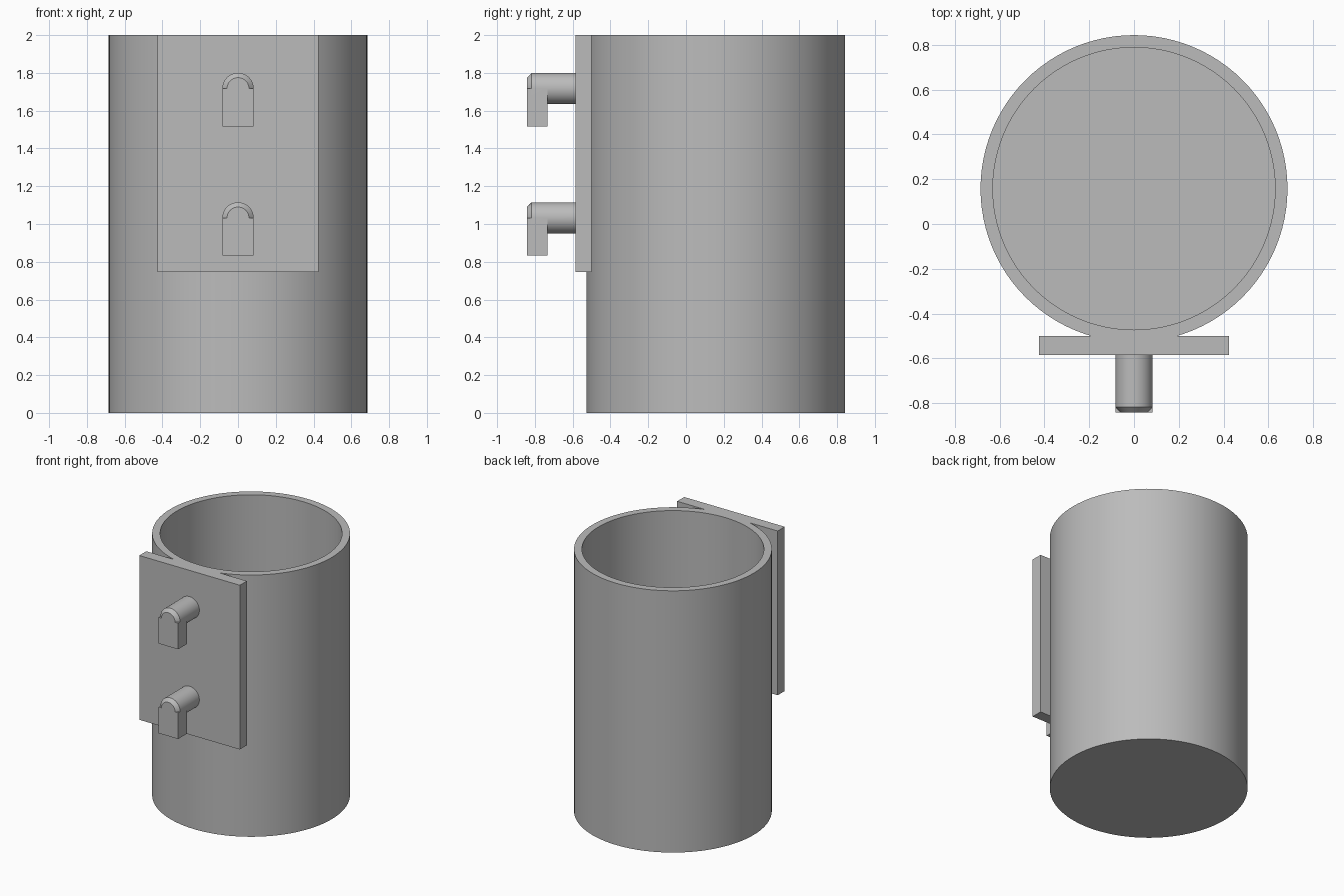
import bpy, bmesh, math
from mathutils import Matrix

if "Cube" in bpy.data.objects:
    bpy.data.objects.remove(bpy.data.objects["Cube"])

grey = bpy.data.materials.new("plain grey")
grey.use_nodes = True
grey.diffuse_color = (0.5, 0.5, 0.5, 1)
grey.node_tree.nodes["Principled BSDF"].inputs["Base Color"].default_value = (0.5, 0.5, 0.5, 1)


def make(name, bm):
    bmesh.ops.recalc_face_normals(bm, faces=bm.faces[:])
    mesh = bpy.data.meshes.new(name)
    bm.to_mesh(mesh)
    bm.free()
    mesh.materials.append(grey)
    ob = bpy.data.objects.new(name, mesh)
    bpy.context.collection.objects.link(ob)
    return ob


def lathe(name, profile, steps, matrix):
    """Spin a (radius, height) profile around z, then place it."""
    bm = bmesh.new()
    verts = [bm.verts.new((r, 0, z)) for r, z in profile]
    edges = [bm.edges.new(pair) for pair in zip(verts, verts[1:])]
    bmesh.ops.spin(bm, geom=verts + edges, cent=(0, 0, 0), axis=(0, 0, 1),
                   angle=math.tau, steps=steps)
    bmesh.ops.remove_doubles(bm, verts=bm.verts[:], dist=0.0001)
    bmesh.ops.transform(bm, matrix=matrix, verts=bm.verts[:])
    return make(name, bm)


def box(name, low, high):
    bm = bmesh.new()
    bmesh.ops.create_cube(bm, size=1)
    for v in bm.verts:
        v.co = [a if c < 0 else b for a, b, c in zip(low, high, v.co)]
    return make(name, bm)


def activate(ob):
    bpy.ops.object.select_all(action="DESELECT")
    ob.select_set(True)
    bpy.context.view_layer.objects.active = ob


def fuse(ob, other):
    """Weld two solids and drop the second one."""
    mod = ob.modifiers.new("weld", "BOOLEAN")
    mod.operation = "UNION"
    mod.solver = "EXACT"
    mod.object = other
    activate(ob)
    bpy.ops.object.modifier_apply(modifier=mod.name)
    bpy.data.objects.remove(other)
    bpy.ops.object.shade_smooth_by_angle(angle=math.radians(30))


# Open cup with a flat floor, welded to its mounting plate
R, INNER, FLOOR, H = 0.685, 0.63, 0.055, 2.0
cup = lathe("cup_with_plate",
            [(0, 0), (R, 0), (R, H), (INNER, H), (INNER, FLOOR), (0, FLOOR)],
            96, Matrix.Translation((0, 0.158, 0)))
fuse(cup, box("plate", (-0.425, -0.585, 0.745), (0.425, -0.5, H)))

# Two hooks: a round peg with a chamfered tip and a square drop
PEG, TIP = 0.083, -0.842
for name, z in (("upper_hook", 1.717), ("lower_hook", 1.032)):
    place = Matrix.Translation((0, -0.57, z)) @ Matrix.Rotation(math.pi / 2, 4, "X")
    length = -0.57 - TIP
    hook = lathe(name, [(0, 0), (PEG, 0), (PEG, length - 0.025),
                        (PEG - 0.025, length), (0, length)], 48, place)
    fuse(hook, box("drop", (-PEG, TIP, z - 0.2), (PEG, -0.732, z)))
